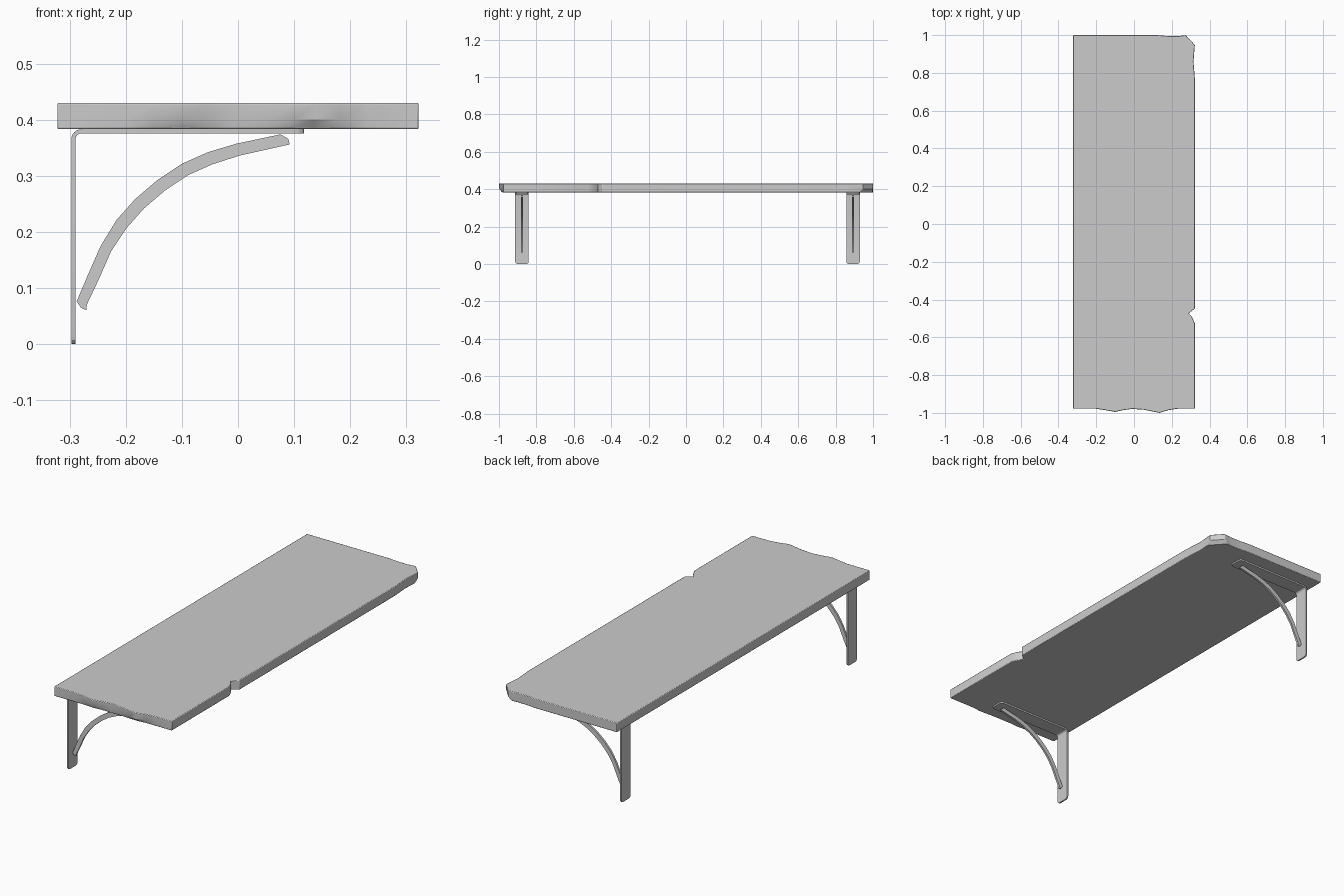
import bpy, bmesh, math

if "Cube" in bpy.data.objects:
    bpy.data.objects.remove(bpy.data.objects["Cube"])

def finish(name, bm, bevel=0.0, smooth=True):
    bmesh.ops.recalc_face_normals(bm, faces=bm.faces)
    me = bpy.data.meshes.new(name)
    bm.to_mesh(me)
    bm.free()
    ob = bpy.data.objects.new(name, me)
    bpy.context.collection.objects.link(ob)
    if bevel:
        m = ob.modifiers.new("soft_edges", 'BEVEL')
        m.width, m.segments, m.limit_method = bevel, 2, 'ANGLE'
        m.angle_limit = math.radians(50)
    if smooth:
        bpy.ops.object.select_all(action='DESELECT')
        bpy.context.view_layer.objects.active = ob
        ob.select_set(True)
        bpy.ops.object.shade_smooth_by_angle(angle=math.radians(30))
    return ob

def loft(rings, closed=False):
    bm = bmesh.new()
    vs = [[bm.verts.new(p) for p in r] for r in rings]
    n = len(vs[0])
    for a, b in zip(vs, vs[1:]):
        for i in range(n):
            j = (i + 1) % n
            bm.faces.new((a[i], a[j], b[j], b[i]))
    bm.faces.new(vs[0][::-1])
    bm.faces.new(vs[-1])
    return bm

# Shelf board: worn outline, each point = x, y, bottom inset in x, bottom inset in y
outline = [
    (-0.322, -0.978, 0, 0), (-0.20, -0.978, 0, 0), (-0.15, -0.986, 0, 0.008),
    (-0.10, -0.995, 0, 0.014), (-0.06, -0.986, 0, 0.008), (-0.01, -0.979, 0, 0),
    (0.05, -0.983, 0, 0.004), (0.10, -0.993, 0, 0.012), (0.135, -1.0, 0, 0.018),
    (0.18, -0.986, 0, 0.008), (0.23, -0.978, 0, 0), (0.322, -0.978, 0, 0),
    (0.322, -0.525, 0, 0), (0.307, -0.492, 0, 0), (0.290, -0.472, 0, 0), (0.322, -0.448, 0, 0),
    (0.322, 0.77, 0, 0), (0.315, 0.86, 0, 0), (0.322, 0.948, -0.003, -0.022),
    (0.274, 1.0, -0.018, -0.004), (0.23, 0.994, 0, 0), (0.17, 0.996, 0, 0),
    (0.12, 1.0, 0, 0), (-0.322, 1.0, 0, 0)]
rings = [[(x + dx * t, y + dy * t, z) for x, y, dx, dy in outline]
         for z, t in ((0.383, 1), (0.400, 0.1), (0.430, 0))]
finish("shelf_board", loft(rings), bevel=0.003)

# Bent strap: outer point, inner point, half width along its length
R, T, W = 0.018, 0.0075, 0.036
X0, Z1, X1 = -0.297, 0.383, 0.118
stations = []
ends = [(0.014 * (1 - math.cos(math.radians(a))), W - 0.014 * (1 - math.sin(math.radians(a))))
        for a in (0, 30, 60, 90)]
for d, w in ends:
    stations.append((X0, d, X0 + T, d, w))
for i in range(7):
    a = math.pi - i * math.pi / 12
    cx, cz, c, s = X0 + R, Z1 - R, math.cos(a), math.sin(a)
    stations.append((cx + R * c, cz + R * s, cx + (R - T) * c, cz + (R - T) * s, W))
for d, w in ends[::-1]:
    stations.append((X1 - d, Z1, X1 - d, Z1 - T, w))

# Curved brace: centre line and half depth, with narrowed rounded tips
brace = [(-0.275, 0.0625, 0.005), (-0.279, 0.072, 0.0095), (-0.2575, 0.12, 0.0105),
         (-0.2355, 0.17, 0.0105), (-0.2075, 0.214, 0.0115), (-0.1755, 0.25, 0.0115),
         (-0.1375, 0.2825, 0.0115), (-0.095, 0.311, 0.0115), (-0.05, 0.331, 0.0115),
         (0.0, 0.3465, 0.011), (0.078, 0.3635, 0.0105), (0.091, 0.3605, 0.005)]

def brace_rings(y, half):
    out = []
    for i, (x, z, h) in enumerate(brace):
        # tips reuse the neighbouring segment direction
        k = min(max(i, 2), len(brace) - 3)
        a, b = brace[k - 1 if i > 1 else 1], brace[k + 1]
        if i <= 1:
            a, b = brace[1], brace[2]
        elif i >= len(brace) - 2:
            a, b = brace[-3], brace[-2]
        l = math.hypot(b[0] - a[0], b[1] - a[1])
        nx, nz = -(b[1] - a[1]) / l, (b[0] - a[0]) / l
        out.append([(x + nx * h, y - half, z + nz * h), (x + nx * h, y + half, z + nz * h),
                    (x - nx * h, y + half, z - nz * h), (x - nx * h, y - half, z - nz * h)])
    return out

# Two matching brackets under the board
for side, y in (("front", -0.877), ("back", 0.893)):
    strap = [[(ox, y - w, oz), (ox, y + w, oz), (ix, y + w, iz), (ix, y - w, iz)]
             for ox, oz, ix, iz, w in stations]
    finish(side + "_bracket_strap", loft(strap))
    finish(side + "_bracket_brace", loft(brace_rings(y, 0.005)))
